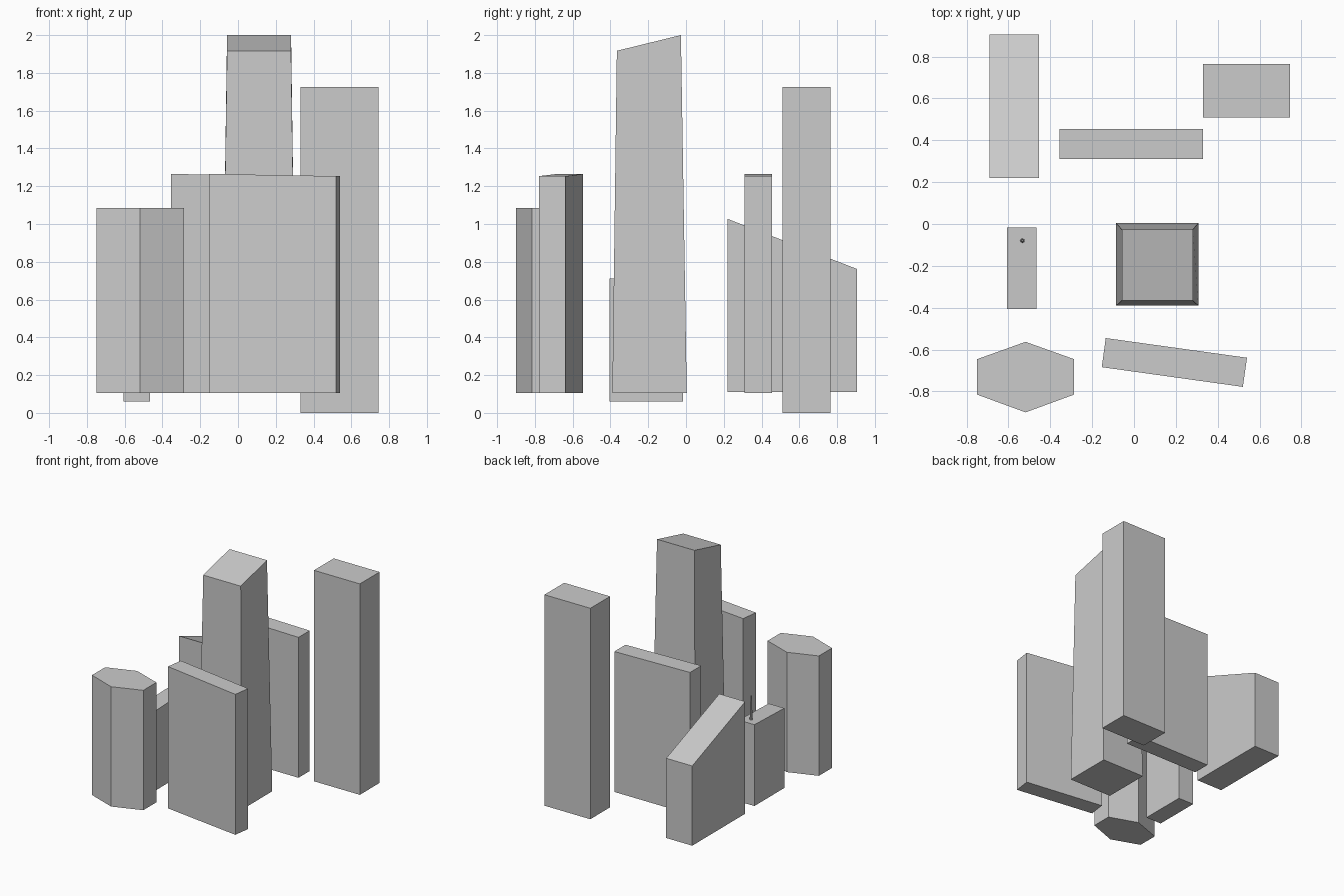
import bpy, bmesh

if "Cube" in bpy.data.objects:
    bpy.data.objects.remove(bpy.data.objects["Cube"])


def loft(name, base, z0, top_z, top=None):
    """Solid from a footprint to a flat or sloped roof; top_z is a function of (x, y)."""
    bm = bmesh.new()
    lo = [bm.verts.new((x, y, z0)) for x, y in base]
    hi = [bm.verts.new((x, y, top_z(x, y))) for x, y in (top or base)]
    bm.faces.new(lo[::-1])
    bm.faces.new(hi)
    n = len(lo)
    for i in range(n):
        j = (i + 1) % n
        bm.faces.new((lo[i], lo[j], hi[j], hi[i]))
    bmesh.ops.recalc_face_normals(bm, faces=bm.faces)
    me = bpy.data.meshes.new(name)
    bm.to_mesh(me)
    bm.free()
    ob = bpy.data.objects.new(name, me)
    bpy.context.collection.objects.link(ob)
    return ob


def rect(x0, x1, y0, y1):
    return [(x0, y0), (x1, y0), (x1, y1), (x0, y1)]


def flat(z):
    return lambda x, y: z


def slope(axis, a, za, b, zb):
    return lambda *p: za + (zb - za) * (p[axis] - a) / (b - a)


# tall plain block at the back right
loft("tall_block_tower", rect(0.33, 0.745, 0.51, 0.765), 0, flat(1.725))

# tapered central tower with slanted roof
loft("tapered_tower", rect(-0.085, 0.307, -0.39, 0.004), 0.105,
     slope(1, -0.366, 1.917, -0.027, 2.0), rect(-0.058, 0.281, -0.366, -0.027))

# two thin slabs with slightly falling roofs, the front one turned
loft("back_slab_tower", rect(-0.355, 0.33, 0.31, 0.455), 0.105,
     slope(0, -0.355, 1.265, 0.33, 1.253))
loft("front_slab_tower",
     [(-0.154, -0.684), (0.52, -0.778), (0.54, -0.639), (-0.135, -0.545)], 0.105,
     slope(0, -0.154, 1.265, 0.54, 1.253))

# six-sided tower
loft("hexagonal_tower",
     [(-0.518, -0.9), (-0.286, -0.815), (-0.286, -0.646),
      (-0.518, -0.563), (-0.75, -0.646), (-0.75, -0.815)], 0.105, flat(1.085))

# slanted-roof block at the back left
loft("wedge_roof_tower", rect(-0.69, -0.455, 0.22, 0.905), 0.11,
     slope(1, 0.22, 1.027, 0.905, 0.762))

# low block with a roof antenna
loft("low_block_tower", rect(-0.607, -0.465, -0.405, -0.017), 0.06,
     slope(1, -0.405, 0.712, -0.017, 0.725))
bpy.ops.mesh.primitive_cone_add(vertices=8, radius1=0.011, radius2=0.005, depth=0.2,
                                location=(-0.533, -0.08, 0.82))
bpy.context.object.name = "roof_antenna"
